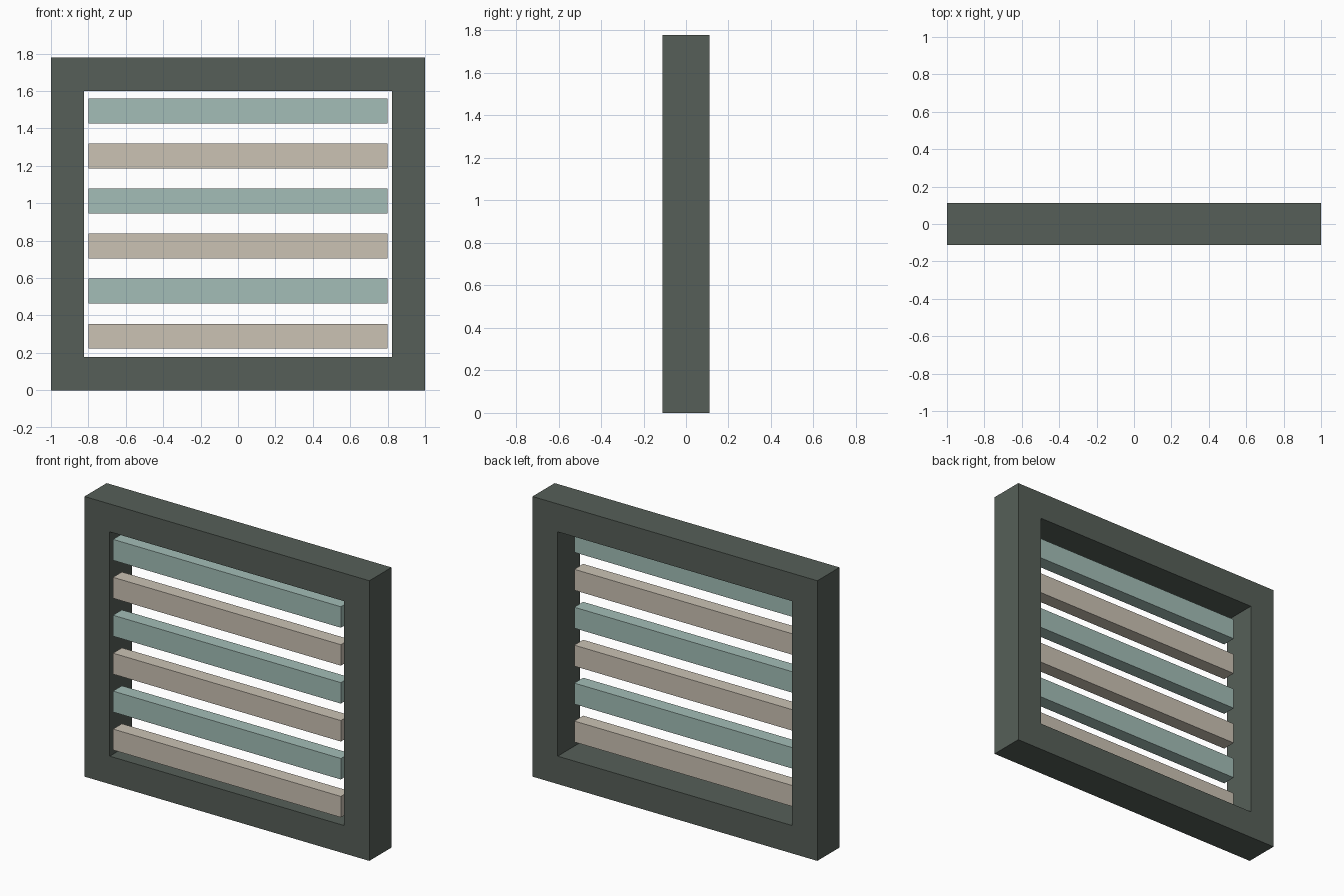
import bpy
import bmesh

cube = bpy.data.objects.get("Cube")
if cube:
    bpy.data.objects.remove(cube, do_unlink=True)

WIDTH, HEIGHT, DEPTH, BORDER = 2.0, 1.778, 0.222, 0.177
SLAT_SIZE = (1.6, 0.089, 0.133)
SLAT_COUNT, LOWEST, SPACING = 6, 0.289, 0.2408


def material(name, rgb):
    """Flat material from 8-bit sRGB, stored as linear values."""
    linear = [((c / 255 + 0.055) / 1.055) ** 2.4 for c in rgb] + [1]
    mat = bpy.data.materials.new(name)
    mat.use_nodes = True
    mat.diffuse_color = linear
    mat.node_tree.nodes["Principled BSDF"].inputs["Base Color"].default_value = linear
    return mat


def add_object(name, bm, mat):
    bmesh.ops.recalc_face_normals(bm, faces=bm.faces)
    mesh = bpy.data.meshes.new(name)
    bm.to_mesh(mesh)
    bm.free()
    mesh.materials.append(mat)
    obj = bpy.data.objects.new(name, mesh)
    bpy.context.collection.objects.link(obj)
    return obj


dark_green = material("dark grey green", (86, 95, 88))
teal = material("pale teal", (163, 190, 183))
beige = material("warm beige", (203, 194, 180))

# Frame: a rectangular ring extruded through its depth
bm = bmesh.new()


def rectangle(inset):
    x, low, high = WIDTH / 2 - inset, inset, HEIGHT - inset
    corners = ((-x, low), (x, low), (x, high), (-x, high))
    return [bm.verts.new((cx, -DEPTH / 2, cz)) for cx, cz in corners]


outer, inner = rectangle(0), rectangle(BORDER)
for i in range(4):
    j = (i + 1) % 4
    bm.faces.new((outer[i], outer[j], inner[j], inner[i]))
ring = bmesh.ops.extrude_face_region(bm, geom=bm.faces[:], use_keep_orig=True)
back = [v for v in ring["geom"] if isinstance(v, bmesh.types.BMVert)]
bmesh.ops.translate(bm, verts=back, vec=(0, DEPTH, 0))
add_object("frame", bm, dark_green)

# Slats: alternating bars, flush with the front of the frame
for i in range(SLAT_COUNT):
    bm = bmesh.new()
    bmesh.ops.create_cube(bm, size=1)
    bmesh.ops.scale(bm, verts=bm.verts, vec=SLAT_SIZE)
    slat = add_object(f"slat_{i + 1}", bm, teal if i % 2 else beige)
    slat.location = (0, (SLAT_SIZE[1] - DEPTH) / 2, LOWEST + i * SPACING)
